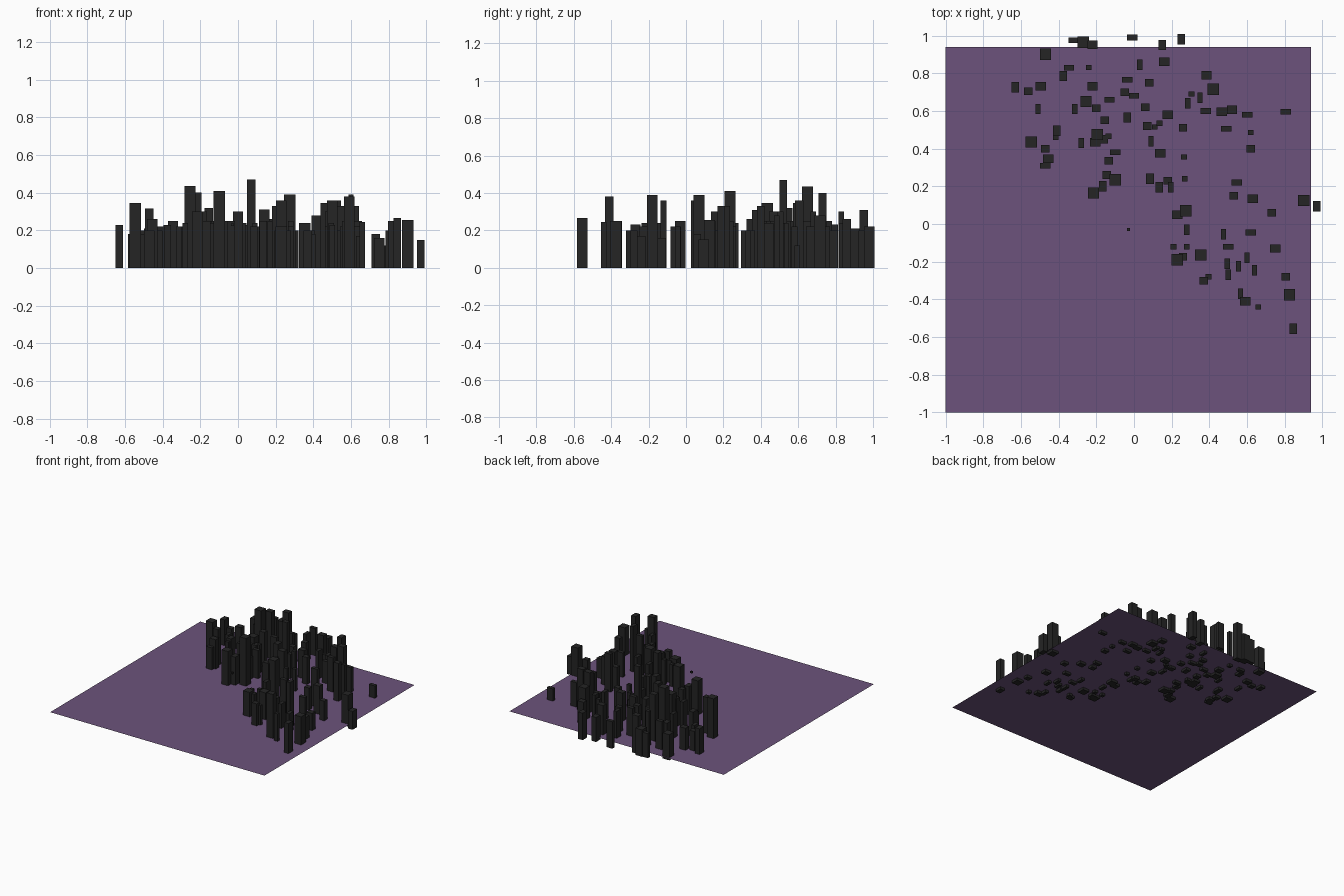
import bpy
import bmesh
from mathutils import Matrix, Vector

default_cube = bpy.data.objects.get("Cube")
if default_cube:
    bpy.data.objects.remove(default_cube, do_unlink=True)


def make_material(name, colour):
    material = bpy.data.materials.new(name)
    material.use_nodes = True
    material.diffuse_color = (*colour, 1)
    shader = material.node_tree.nodes["Principled BSDF"]
    shader.inputs["Base Color"].default_value = (*colour, 1)
    shader.inputs["Roughness"].default_value = 0.8
    return material


def finish_object(name, bm, material):
    """Turn a bmesh into a linked object with one material."""
    mesh = bpy.data.meshes.new(name)
    bm.to_mesh(mesh)
    bm.free()
    mesh.materials.append(material)
    scene_object = bpy.data.objects.new(name, mesh)
    bpy.context.scene.collection.objects.link(scene_object)
    return scene_object


def add_box(bm, centre, size):
    placement = Matrix.Translation(Vector(centre)) @ Matrix.Diagonal((*size, 1))
    bmesh.ops.create_cube(bm, size=1, matrix=placement)


def build_towers(name, width, depth, places):
    """Stand one box per (x, y, height); all values in hundredths."""
    bm = bmesh.new()
    for place in places:
        x, y, height = (value / 100 for value in place)
        add_box(bm, (x, y, height / 2), (width, depth, height))
    return finish_object(name, bm, charcoal)


charcoal = make_material("charcoal", (0.018, 0.018, 0.018))
dusty_purple = make_material("dusty purple", (0.15, 0.086, 0.2))

# Ground sheet: one flat face that the tower feet poke through
ground = bmesh.new()
bmesh.ops.create_grid(ground, x_segments=1, y_segments=1, size=0.97,
                      matrix=Matrix.Translation((-0.03, -0.03, 0.02)))
finish_object("ground_sheet", ground, dusty_purple)

# Big square towers
build_towers("square_towers", 0.06, 0.06, [
    (-27, 96.5, 22), (-47, 90, 21), (-25.5, 65, 43.5), (-10, 23.5, 41),
    (-21.5, 16.5, 30), (27.5, 7, 39), (23, -19, 22), (35.5, -16.5, 24),
    (42, 71.5, 28), (90, 12.5, 25.5), (82.5, -37.5, 25), (-54.5, 43.5, 34.5),
    (-19.5, 47.5, 30)])

# Broad towers, a little wider than deep
build_towers("broad_towers", 0.055, 0.045, [
    (-22, 95, 31), (-49.5, 73, 20), (-22, 73, 40), (-45.5, 34.5, 26),
    (-16.5, 45, 25), (-20.5, 43.5, 25), (18, 58, 25), (38.5, 79, 20),
    (46.5, 59.5, 34.5), (52, 60.5, 36), (63, 13.5, 25), (75, -13, 16),
    (59, -41, 38), (23, 5, 36), (14, 37.5, 31), (16, 86, 26)])

# Slab towers, long in x and thin in y
build_towers("slab_towers", 0.055, 0.03, [
    (-32, 97.5, 20), (-34.5, 83, 25), (-13, 66, 24), (-3.5, 76.5, 25),
    (-47, 31, 20), (-10, 38, 25), (38, 60, 20), (60, 58, 22),
    (49, 50.5, 30), (80.5, 59.5, 12), (54.5, 22, 33), (50, -12, 36),
    (62, -4.5, 22), (-1, 99, 22), (0, 68, 30)])

# Medium towers
build_towers("medium_towers", 0.045, 0.04, [
    (-56, 70.5, 18), (-20, 61.5, 24), (-5, 70, 25), (8, 75, 22),
    (6, 62, 23), (-15.5, 55, 32), (-47, 40, 31.5), (-13.5, 33.5, 20),
    (-14.5, 26, 24), (7, 52, 47), (26, 51, 24), (18, 23, 25),
    (26, -17.5, 20), (37, -30, 20), (62, 40, 33), (53, 15, 20),
    (73, 6, 18), (80.5, -28, 20)])

# Deep towers, longer in y
build_towers("deep_towers", 0.04, 0.055, [
    (15, 95, 20), (25, 98, 22), (-37.5, 78.5, 23), (-63, 72.5, 23),
    (-3.5, 56.5, 25), (-41, 49.5, 22), (-16.5, 20, 25), (8.5, 24, 22),
    (13.5, 19.5, 25), (97, 9.5, 15), (84.5, -55.5, 26.5)])

# Narrow fin towers
build_towers("fin_towers", 0.028, 0.055, [
    (-51, 61, 18), (-31.5, 61, 22), (3, 84.5, 24), (9, 44, 24),
    (19.5, 19.5, 33), (28, -3, 25), (35, 67, 22), (28.5, 64, 25),
    (47.5, -5.5, 22), (60, -18, 39), (64, -24.5, 17), (49.5, -21, 24),
    (55.5, -22.5, 22), (50, -27, 23), (56.5, -37, 25), (-28, 43, 24)])

# Small towers
build_towers("small_towers", 0.03, 0.028, [
    (-24, 83, 30), (-41.5, 46, 20), (-13.5, 46.5, 25), (11, 51.5, 22),
    (13.5, 53.5, 24), (26.5, 35.5, 20), (27, 24, 25), (21, -12, 20),
    (28, -12, 22), (39.5, -28, 18), (30.5, 69, 20), (62, 48.5, 28),
    (66, -44, 24.5)])

# Tiny floating block above the middle of the sheet
block = bmesh.new()
add_box(block, (-0.03, -0.03, 0.23), (0.015, 0.015, 0.015))
finish_object("floating_block", block, charcoal)
